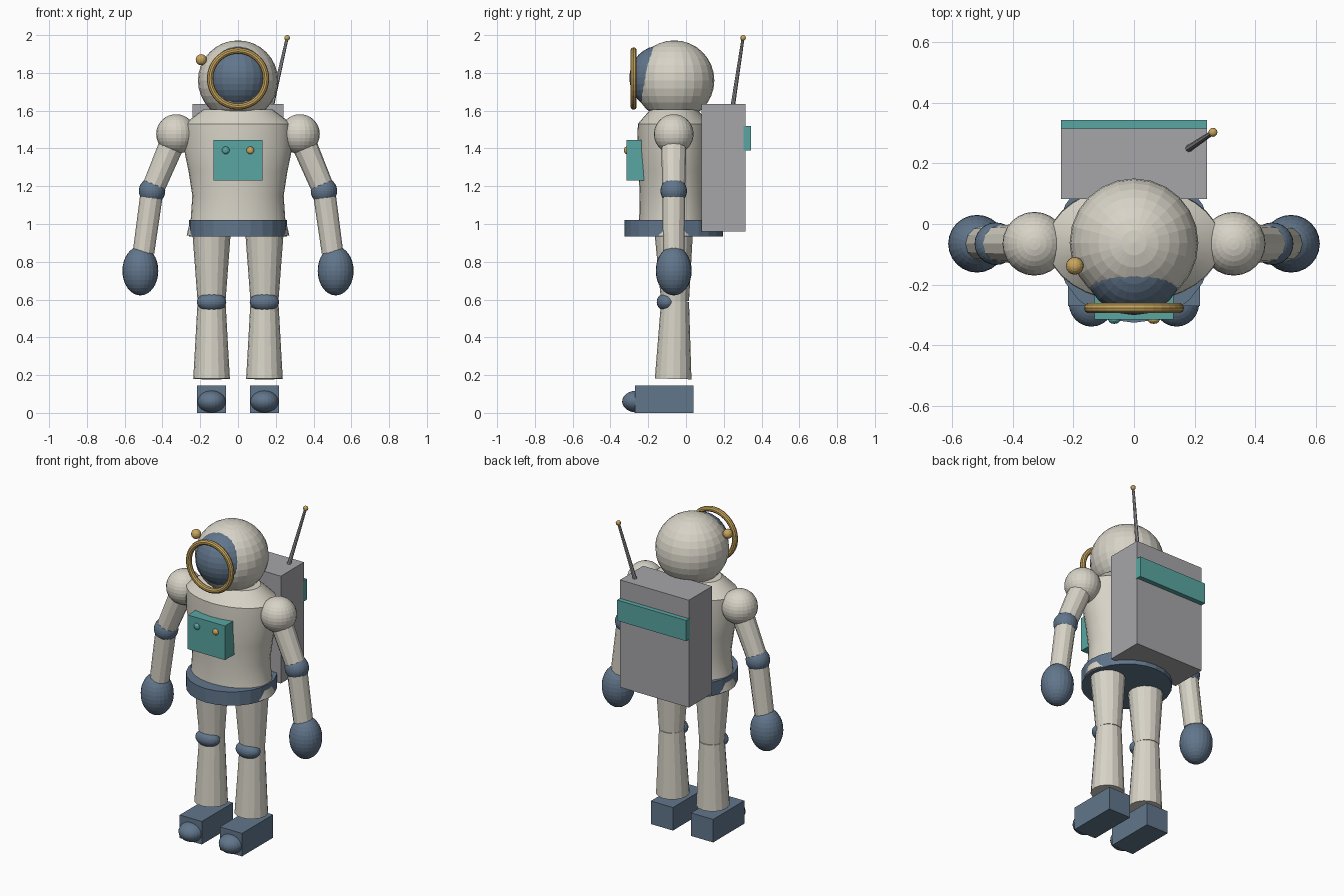
import bpy, bmesh, math
from mathutils import Vector, Matrix

cube = bpy.data.objects.get("Cube")
if cube:
    bpy.data.objects.remove(cube, do_unlink=True)


def material(name, rgb):
    m = bpy.data.materials.new(name)
    m.use_nodes = True
    color = (*rgb, 1)
    m.diffuse_color = color
    m.node_tree.nodes["Principled BSDF"].inputs["Base Color"].default_value = color
    return m


WHITE = material("suit_white", (0.68, 0.65, 0.57))
BLUE = material("slate_blue", (0.12, 0.18, 0.26))
TEAL = material("teal", (0.10, 0.38, 0.36))
GOLD = material("gold", (0.58, 0.38, 0.11))
GREY = material("pack_grey", (0.38, 0.38, 0.40))
MID = -0.065  # depth of the body's centre line


def finish(name, bm, mat):
    bmesh.ops.recalc_face_normals(bm, faces=bm.faces)
    mesh = bpy.data.meshes.new(name)
    bm.to_mesh(mesh)
    bm.free()
    mesh.materials.append(mat)
    ob = bpy.data.objects.new(name, mesh)
    bpy.context.collection.objects.link(ob)
    return ob


def ball(name, center, radii, mat, segs=24, rings=16):
    bm = bmesh.new()
    m = Matrix.Translation(center) @ Matrix.Diagonal((*radii, 1))
    bmesh.ops.create_uvsphere(bm, u_segments=segs, v_segments=rings, radius=1, matrix=m)
    return finish(name, bm, mat)


def box(name, low, high, mat):
    low, high = Vector(low), Vector(high)
    bm = bmesh.new()
    m = Matrix.Translation((low + high) / 2) @ Matrix.Diagonal((*(high - low), 1))
    bmesh.ops.create_cube(bm, size=1, matrix=m)
    return finish(name, bm, mat)


def tube(name, a, b, ra, rb, mat, segs=12):
    a, b = Vector(a), Vector(b)
    bm = bmesh.new()
    turn = (b - a).to_track_quat('Z', 'Y').to_matrix().to_4x4()
    bmesh.ops.create_cone(bm, cap_ends=True, segments=segs, radius1=ra, radius2=rb,
                          depth=(b - a).length, matrix=Matrix.Translation((a + b) / 2) @ turn)
    return finish(name, bm, mat)


def loft(name, rings, mat, segs=24):
    """Stack of ellipses given as (height, half width, half depth)."""
    bm = bmesh.new()
    loops = []
    for z, rx, ry in rings:
        angles = [math.tau * i / segs for i in range(segs)]
        loops.append([bm.verts.new((rx * math.cos(t), MID + ry * math.sin(t), z)) for t in angles])
    for lower, upper in zip(loops, loops[1:]):
        for i in range(segs):
            j = (i + 1) % segs
            bm.faces.new((lower[i], lower[j], upper[j], upper[i]))
    bm.faces.new(loops[0])
    bm.faces.new(loops[-1])
    return finish(name, bm, mat)


# Torso and belt
torso = loft("torso", [(0.94, 0.272, 0.19), (1.03, 0.25, 0.183), (1.15, 0.242, 0.18),
                       (1.28, 0.262, 0.186), (1.4, 0.287, 0.193), (1.53, 0.285, 0.19),
                       (1.605, 0.185, 0.125)], WHITE, 32)
for o in bpy.context.selected_objects:
    o.select_set(False)
torso.select_set(True)
bpy.context.view_layer.objects.active = torso
bpy.ops.object.shade_smooth_by_angle(angle=math.radians(30))
tube("belt", (0, MID, 0.933), (0, MID, 1.02), 0.26, 0.26, BLUE, 24)

# Helmet, visor, gold rim and lamp
ball("helmet", (0, -0.062, 1.76), (0.212,) * 3, WHITE)
ball("visor", (0, -0.135, 1.775), (0.165, 0.165, 0.17), BLUE)
bpy.ops.mesh.primitive_torus_add(location=(0, -0.277, 1.77), rotation=(math.pi / 2, 0, 0),
                                 major_radius=0.148, minor_radius=0.017,
                                 major_segments=32, minor_segments=10)
rim = bpy.context.object
rim.name = "visor_rim"
rim.data.materials.append(GOLD)
ball("helmet_lamp", (-0.195, -0.138, 1.87), (0.029,) * 3, GOLD, 16, 10)

# Chest panel and buttons
box("chest_panel", (-0.13, -0.315, 1.23), (0.13, -0.215, 1.445), TEAL)
for name, x, mat in (("teal_button", -0.065, TEAL), ("gold_button", 0.065, GOLD)):
    ball(name, (x, -0.315, 1.39), (0.02, 0.014, 0.02), mat, 12, 8)

# Backpack and antenna
box("backpack", (-0.24, 0.083, 0.96), (0.24, 0.314, 1.636), GREY)
box("backpack_stripe", (-0.241, 0.305, 1.39), (0.241, 0.343, 1.52), TEAL)
tube("antenna", (0.178, 0.247, 1.62), (0.26, 0.302, 1.985), 0.012, 0.008, GREY, 8)
ball("antenna_tip", (0.26, 0.302, 1.985), (0.015,) * 3, GOLD, 12, 8)

# Arms and legs, once for each side
for side, s in (("left", 1), ("right", -1)):
    shoulder = (s * 0.328, MID, 1.476)
    elbow = (s * 0.455, MID, 1.175)
    wrist = (s * 0.5, MID, 0.85)
    ball(side + "_shoulder", shoulder, (0.105,) * 3, WHITE)
    tube(side + "_upper_arm", shoulder, elbow, 0.068, 0.06, WHITE)
    ball(side + "_elbow", elbow, (0.07,) * 3, BLUE)
    tube(side + "_forearm", elbow, wrist, 0.06, 0.057, WHITE)
    ball(side + "_glove", (s * 0.517, MID, 0.752), (0.095, 0.095, 0.13), BLUE)

    x = s * 0.14
    knee = (x, -0.058, 0.59)
    tube(side + "_thigh", (x, MID, 0.96), knee, 0.102, 0.074, WHITE, 16)
    tube(side + "_shin", knee, (x, -0.068, 0.18), 0.074, 0.097, WHITE, 16)
    ball(side + "_knee_pad", (x, -0.1, 0.587), (0.078, 0.055, 0.05), BLUE)
    box(side + "_boot", (x - 0.077, -0.27, 0), (x + 0.077, 0.04, 0.145), BLUE)
    ball(side + "_toe", (x, -0.26, 0.06), (0.075, 0.078, 0.058), BLUE)
